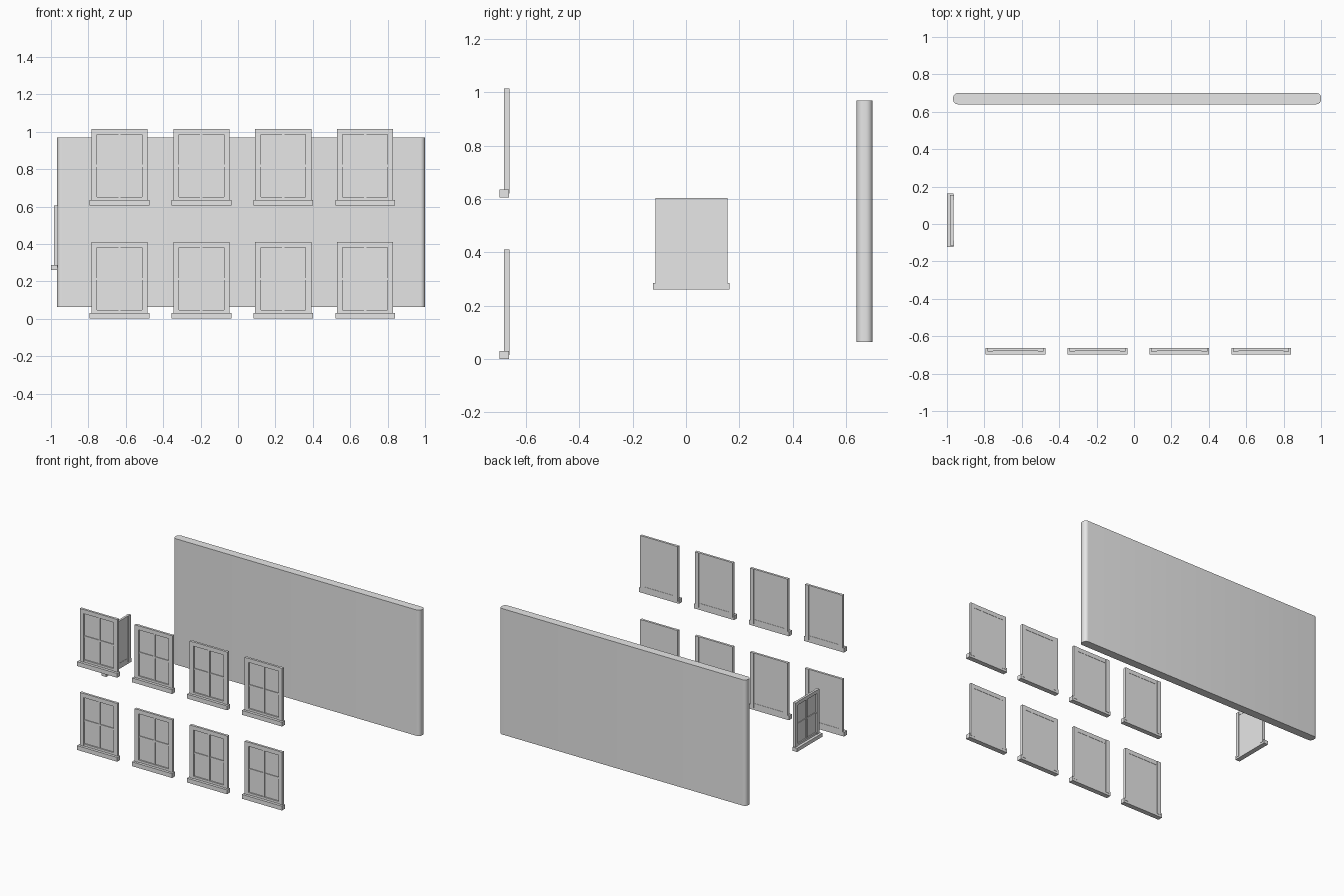
import bpy
import bmesh
import math
from mathutils import Matrix, Vector

cube = bpy.data.objects.get("Cube")
if cube:
    bpy.data.objects.remove(cube, do_unlink=True)

GREY = (0.8, 0.8, 0.8, 1.0)
grey = bpy.data.materials.new("light grey")
grey.use_nodes = True
grey.diffuse_color = GREY
grey.node_tree.nodes["Principled BSDF"].inputs["Base Color"].default_value = GREY


def add_box(bm, x, y, z):
    """Box from (min, max) pairs on each axis; returns its vertices."""
    size = Vector([b - a for a, b in (x, y, z)])
    mid = Vector([(a + b) / 2 for a, b in (x, y, z)])
    matrix = Matrix.Translation(mid) @ Matrix.Diagonal(size.to_4d())
    return bmesh.ops.create_cube(bm, size=1, matrix=matrix)["verts"]


def finish(bm, name):
    mesh = bpy.data.meshes.new(name)
    bm.to_mesh(mesh)
    bm.free()
    mesh.materials.append(grey)
    return mesh


def place(mesh, name, location=(0, 0, 0), turn=0.0, scale=(1, 1, 1)):
    obj = bpy.data.objects.new(name, mesh)
    bpy.context.collection.objects.link(obj)
    obj.location = location
    obj.rotation_euler.z = turn
    obj.scale = scale
    return obj


# Window: back on y = 0, front towards -y, base on z = 0
bm = bmesh.new()
HALF, JAMB, TOP, RAIL = 0.15, 0.03, 0.41, 0.047
INNER, HEAD = HALF - JAMB, TOP - JAMB
BODY = (-0.02, 0)
add_box(bm, (-0.16, 0.16), (-0.037, -0.002), (0, 0.031))      # sill
for side in (-1, 1):                                           # jambs
    add_box(bm, sorted((side * INNER, side * HALF)), BODY, (0.016, TOP))
add_box(bm, (-INNER, INNER), (-0.018, -0.002), (HEAD, TOP))    # head rail
add_box(bm, (-INNER, INNER), (-0.017, -0.002), (0.016, RAIL))  # bottom rail
add_box(bm, (-INNER, INNER), (-0.008, -0.004), (RAIL, HEAD))   # pane
add_box(bm, (-0.006, 0.006), (-0.014, -0.006), (RAIL, HEAD))   # upright bar
add_box(bm, (-INNER, INNER), (-0.013, -0.006), (0.207, 0.219)) # cross bar
window = finish(bm, "window")

# Two rows of four front windows
for row, z in (("lower", 0.0), ("upper", 0.605)):
    for i in range(4):
        place(window, f"{row}_front_window_{i + 1}", (-0.634 + 0.438 * i, -0.662, z))

# Smaller side window facing -x
place(window, "side_window", (-0.963, 0.02, 0.26), -math.pi / 2, (0.9, 1, 0.84))

# Back wall with rounded upright edges
bm = bmesh.new()
add_box(bm, (-0.967, 1.0), (0.64, 0.70), (0.063, 0.97))
upright = [e for e in bm.edges
           if abs(e.verts[0].co.z - e.verts[1].co.z) > 0.5]
bmesh.ops.bevel(bm, geom=upright, offset=0.025, segments=6, profile=0.5,
                affect='EDGES')
wall = place(finish(bm, "back_wall"), "back_wall")
bpy.ops.object.select_all(action='DESELECT')
wall.select_set(True)
bpy.context.view_layer.objects.active = wall
bpy.ops.object.shade_smooth_by_angle(angle=math.radians(40))
